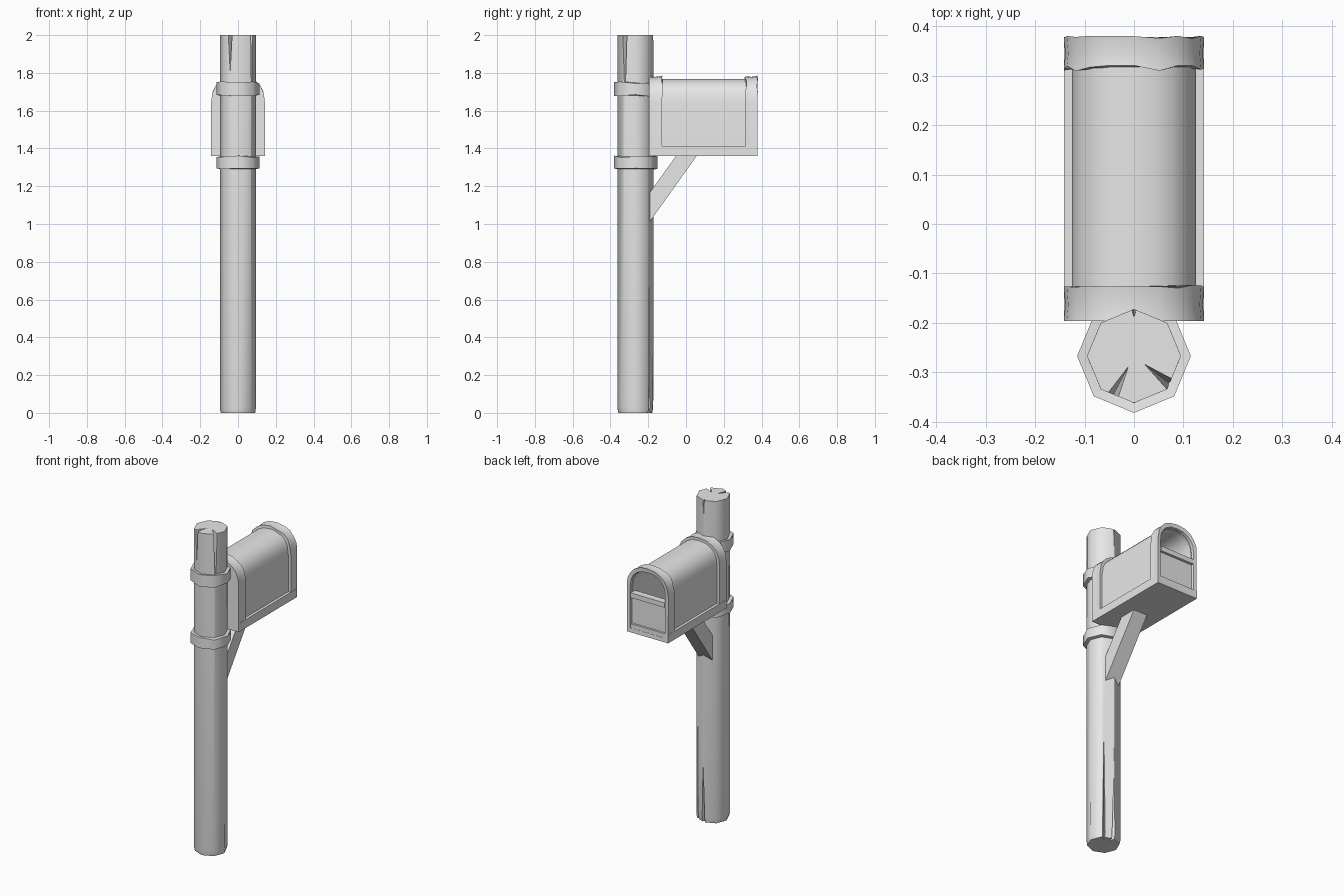
import bpy, bmesh, math, random
from mathutils import Vector

random.seed(4)
cube = bpy.data.objects.get("Cube")
if cube:
    bpy.data.objects.remove(cube, do_unlink=True)

grey = bpy.data.materials.new("plain grey")
grey.use_nodes = True
grey.diffuse_color = (0.8, 0.8, 0.8, 1)
grey.node_tree.nodes["Principled BSDF"].inputs["Base Color"].default_value = (0.8, 0.8, 0.8, 1)

POST_Y, POST_R = -0.267, 0.096
FLOOR, SPRING = 1.36, 1.645


def finish(name, bm, smooth=50):
    bmesh.ops.recalc_face_normals(bm, faces=bm.faces)
    mesh = bpy.data.meshes.new(name)
    bm.to_mesh(mesh)
    bm.free()
    mesh.materials.append(grey)
    obj = bpy.data.objects.new(name, mesh)
    bpy.context.collection.objects.link(obj)
    select(obj)
    bpy.ops.object.shade_smooth_by_angle(angle=math.radians(smooth))
    return obj


def select(obj):
    bpy.ops.object.select_all(action='DESELECT')
    obj.select_set(True)
    bpy.context.view_layer.objects.active = obj


def loft(loops, cap=True, closed=False):
    """Skin a list of equal-length point loops."""
    bm = bmesh.new()
    rows = [[bm.verts.new(p) for p in loop] for loop in loops]
    n = len(rows[0])
    pairs = list(zip(rows, rows[1:]))
    if closed:
        pairs.append((rows[-1], rows[0]))
    for a, b in pairs:
        for i in range(n):
            j = (i + 1) % n
            bm.faces.new((a[i], a[j], b[j], b[i]))
    if cap and not closed:
        bm.faces.new(rows[0])
        bm.faces.new(rows[-1])
    return bm


def octagon(r, z, wobble=0.0):
    return [(r * math.cos(k * math.pi / 4), POST_Y + r * math.sin(k * math.pi / 4),
             z + random.uniform(-wobble, wobble)) for k in range(8)]


def arch(w, bottom, top, y, wobble=0.0, segs=10):
    """Door-shaped outline: straight sides under a rounded top."""
    pts = [(-w, bottom), (w, bottom)]
    for k in range(segs + 1):
        a = math.pi * k / segs
        c, s = math.cos(a), max(math.sin(a), 0)
        pts.append((math.copysign(w * abs(c) ** 0.87, c), SPRING + (top - SPRING) * s ** 0.87))
    return [(x, y + (random.uniform(-wobble, wobble) if z > SPRING else 0), z) for x, z in pts]


def box(name, x, y0, y1, z0, z1):
    loops = [[(-x, y, z0), (x, y, z0), (x, y, z1), (-x, y, z1)] for y in (y0, y1)]
    return finish(name, loft(loops), 30)


def split(obj, degrees, z_open, z_tip, half_width, depth):
    """Cut a tapering crack that is widest at z_open."""
    a = math.radians(degrees)
    out, side = Vector((math.cos(a), math.sin(a), 0)), Vector((-math.sin(a), math.cos(a), 0))
    base = Vector((0, POST_Y, 0))
    up = Vector((0, 0, 1))
    rim = base + out * (POST_R + 0.02) + up * z_open
    pts = [base + out * (POST_R - depth) + up * z_open, rim + side * half_width,
           rim - side * half_width, base + out * POST_R + up * z_tip]
    bm = bmesh.new()
    v = [bm.verts.new(p) for p in pts]
    for skip in range(4):
        bm.faces.new([v[i] for i in range(4) if i != skip])
    cutter = finish("crack_cutter", bm)
    cutter.hide_render = True
    mod = obj.modifiers.new("crack", 'BOOLEAN')
    mod.operation, mod.solver, mod.object = 'DIFFERENCE', 'EXACT', cutter
    select(obj)
    bpy.ops.object.modifier_apply(modifier=mod.name)
    bpy.data.objects.remove(cutter, do_unlink=True)


# Post with chipped foot and splits at both ends
post = finish("post", loft([octagon(POST_R - 0.005, 0), octagon(POST_R, 0.03, 0.01),
                            octagon(POST_R - 0.001, 2)]))
for crack in ((-118, 2.01, 1.78, 0.016, 0.075), (-38, 2.01, 1.62, 0.016, 0.07),
              (90, 2.01, 1.88, 0.012, 0.018), (52, -0.01, 0.8, 0.014, 0.035),
              (88, -0.01, 0.4, 0.018, 0.04)):
    split(post, *crack)
select(post)
bpy.ops.object.shade_smooth_by_angle(angle=math.radians(50))

# Straps around the post
for name, z in (("lower_strap", 1.29), ("upper_strap", 1.68)):
    finish(name, loft([octagon(0.093, z), octagon(0.115, z, 0.006),
                       octagon(0.115, z + 0.068, 0.006), octagon(0.093, z + 0.068)],
                      closed=True))

# Diagonal brace under the box
side = ((-0.2, 1.0), (0.06, 1.365), (-0.05, 1.365), (-0.2, 1.155))
finish("brace", loft([[(x, y, z) for y, z in side] for x in (-0.048, 0.048)]), 30)

# Hollow box body, tray and back end
finish("box_body", loft([arch(0.125, 1.365, 1.768, -0.18), arch(0.125, 1.365, 1.768, 0.36),
                         arch(0.114, 1.39, 1.757, 0.36), arch(0.114, 1.39, 1.757, -0.18)],
                        closed=True))
box("box_tray", 0.142, -0.195, 0.375, FLOOR, 1.412)
finish("back_end", loft([arch(0.142, FLOOR, 1.783, -0.196),
                         arch(0.139, FLOOR, 1.779, -0.163),
                         arch(0.142, FLOOR, 1.785, -0.128, 0.005)]))

# Door frame, lower flap and its lip
frame = [arch(0.142, FLOOR, 1.783, 0.315, 0.006), arch(0.139, FLOOR, 1.779, 0.345),
         arch(0.142, FLOOR, 1.785, 0.378, 0.003), arch(0.12, 1.385, 1.76, 0.376),
         arch(0.114, 1.39, 1.755, 0.315)]
finish("door_frame", loft(frame, closed=True))
box("door_flap", 0.118, 0.34, 0.362, 1.385, 1.585)
box("door_lip", 0.117, 0.335, 0.378, 1.575, 1.605)
